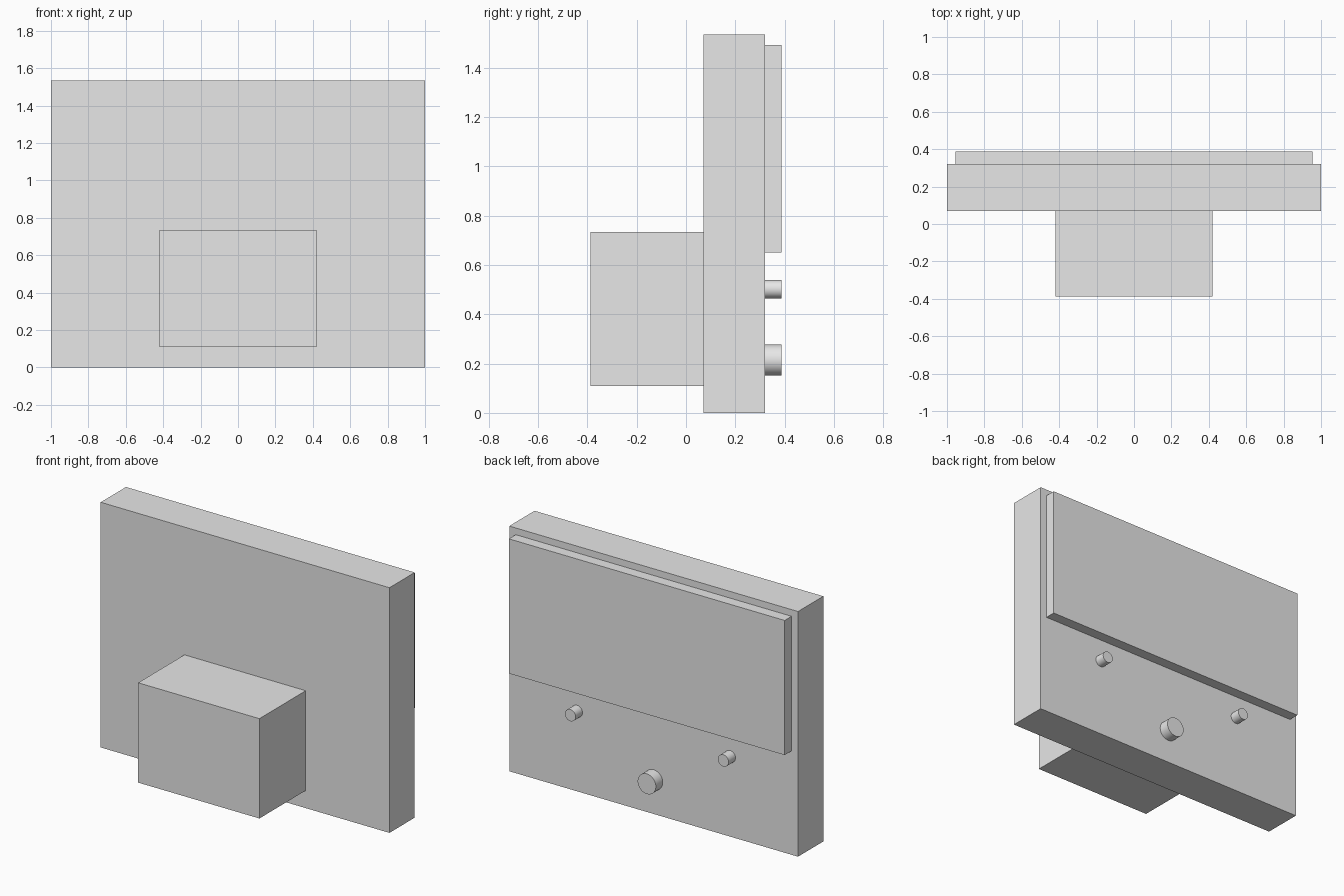
import bpy
from math import pi

cube = bpy.data.objects.get("Cube")
if cube:
    bpy.data.objects.remove(cube, do_unlink=True)

# Single neutral material
grey = bpy.data.materials.new("light_grey")
grey.use_nodes = True
colour = (0.8, 0.8, 0.8, 1)
grey.diffuse_color = colour
grey.node_tree.nodes["Principled BSDF"].inputs["Base Color"].default_value = colour


def finish(name):
    obj = bpy.context.object
    obj.name = name
    obj.data.materials.append(grey)
    return obj


def box(name, x, y, z):
    """Box spanning the given (min, max) ranges."""
    spans = (x, y, z)
    bpy.ops.mesh.primitive_cube_add(size=1, location=[(a + b) / 2 for a, b in spans])
    obj = finish(name)
    obj.scale = [b - a for a, b in spans]
    bpy.ops.object.transform_apply(location=False, rotation=False, scale=True)


BACK, TIP = 0.32, 0.388


def knob(name, x, z, radius):
    """Short round knob standing out from the back of the slab."""
    bpy.ops.mesh.primitive_cylinder_add(
        vertices=48, radius=radius, depth=TIP - BACK,
        location=(x, (BACK + TIP) / 2, z), rotation=(pi / 2, 0, 0))
    finish(name)
    bpy.ops.object.shade_smooth_by_angle()


# Main slab, front housing and raised back panel
box("main_slab", (-1, 1), (0.07, BACK), (0, 1.535))
box("front_housing", (-0.42, 0.42), (-0.388, 0.07), (0.11, 0.735))
box("back_panel", (-0.955, 0.955), (BACK, TIP), (0.65, 1.493))

# Knobs below the panel
knob("centre_knob", 0, 0.214, 0.063)
for side, x in (("left", 0.53), ("right", -0.53)):
    knob(side + "_knob", x, 0.502, 0.037)
